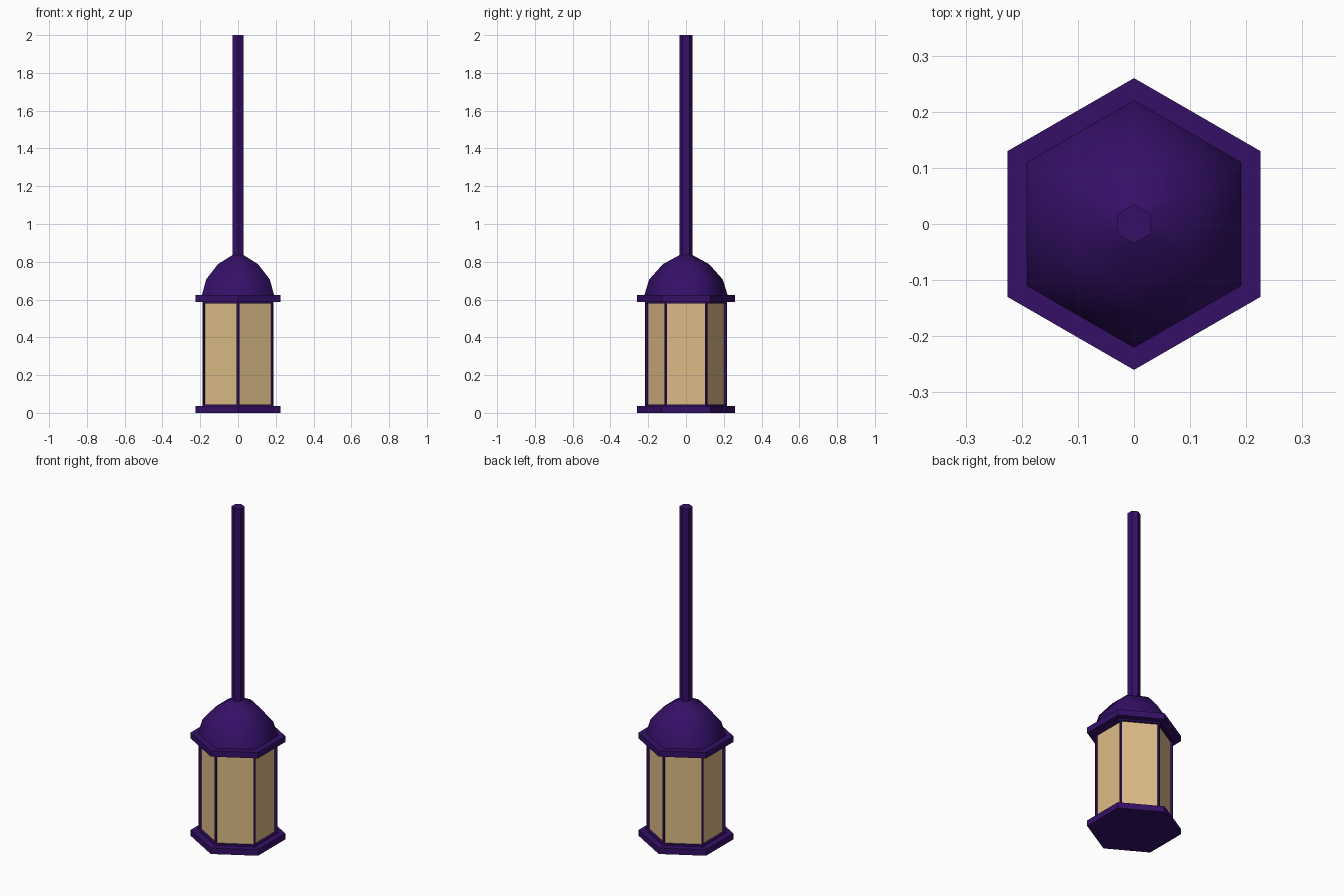
import bpy, bmesh, math

if "Cube" in bpy.data.objects:
    bpy.data.objects.remove(bpy.data.objects["Cube"])

def material(name, rgb):
    m = bpy.data.materials.new(name)
    m.diffuse_color = (*rgb, 1)
    m.use_nodes = True
    m.node_tree.nodes["Principled BSDF"].inputs["Base Color"].default_value = m.diffuse_color
    return m

PURPLE = material("dark purple metal", (0.035, 0.005, 0.135))
TAN = material("warm tan glass", (0.72, 0.50, 0.24))

def hex_loft(name, profile, smooth=False):
    """Six-sided solid from (radius, z) rings, corners pointing along y."""
    bm = bmesh.new()
    rings = [[bm.verts.new((r * math.cos(math.radians(30 + 60 * i)),
                            r * math.sin(math.radians(30 + 60 * i)), z))
              for i in range(6)] for r, z in profile]
    for a, b in zip(rings, rings[1:]):
        for i in range(6):
            j = (i + 1) % 6
            bm.faces.new((a[i], a[j], b[j], b[i]))
    bm.faces.new(rings[0][::-1])
    bm.faces.new(rings[-1])
    bm.normal_update()
    for f in bm.faces:
        f.smooth = smooth and abs(f.normal.z) < 0.99
    me = bpy.data.meshes.new(name)
    bm.to_mesh(me)
    bm.free()
    me.materials.append(PURPLE)
    ob = bpy.data.objects.new(name, me)
    bpy.context.collection.objects.link(ob)
    return ob

# Base plate and upper rim
hex_loft("base_plate", [(0.26, 0), (0.26, 0.036)])
hex_loft("upper_rim", [(0.26, 0.588), (0.26, 0.624)])

# Lantern body: each side inset into a frame with a recessed pane
body = hex_loft("lantern_body", [(0.218, 0.036), (0.218, 0.588)])
body.data.materials.append(TAN)
bm = bmesh.new()
bm.from_mesh(body.data)
sides = [f for f in bm.faces if abs(f.normal.z) < 0.5]
bmesh.ops.inset_individual(bm, faces=sides, thickness=0.012, depth=0)
bmesh.ops.inset_individual(bm, faces=sides, thickness=0.0001, depth=-0.014)
for f in sides:
    f.material_index = 1
bm.to_mesh(body.data)
bm.free()

# Domed roof
hex_loft("dome_roof", [(0.22, 0.624), (0.195, 0.706), (0.123, 0.787), (0.035, 0.835)], True)

# Hanging rod
hex_loft("hanging_rod", [(0.035, 0.83), (0.035, 2.0)])
